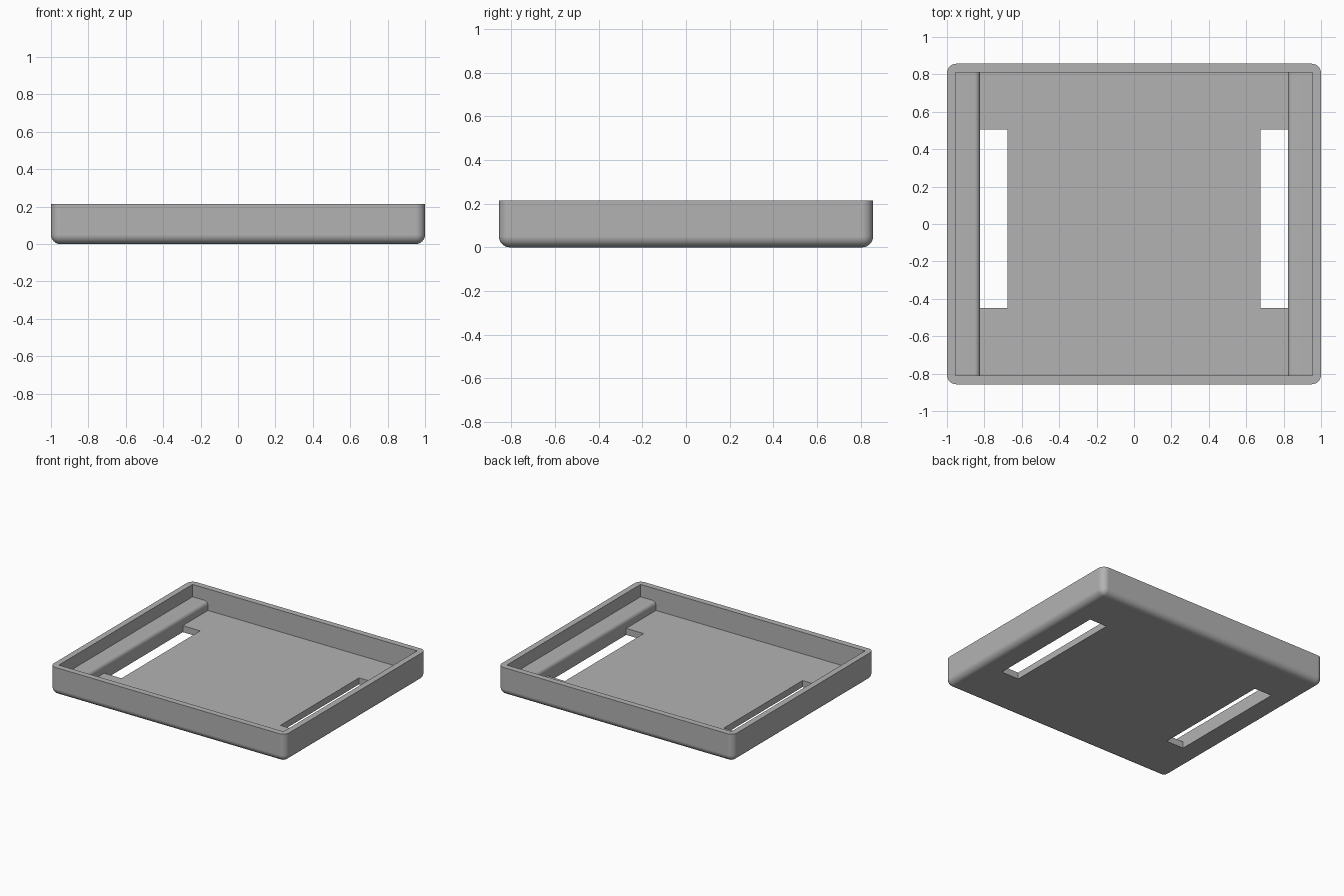
import bpy
import bmesh
from math import cos, sin, pi, radians

cube = bpy.data.objects.get("Cube")
if cube:
    bpy.data.objects.remove(cube, do_unlink=True)

HALF_X, HALF_Y, HEIGHT = 1.0, 0.857, 0.215
WALL, FLOOR, ROUND = 0.046, 0.05, 0.05
LEDGE_X, LEDGE_Z, LEDGE_ROUND = 0.823, 0.12, 0.03

grey = bpy.data.materials.new("plain grey")
grey.use_nodes = True
colour = (0.45, 0.45, 0.45, 1)
grey.diffuse_color = colour
grey.node_tree.nodes["Principled BSDF"].inputs["Base Color"].default_value = colour


def make_object(name, bm):
    bmesh.ops.recalc_face_normals(bm, faces=bm.faces)
    mesh = bpy.data.meshes.new(name)
    bm.to_mesh(mesh)
    bm.free()
    mesh.materials.append(grey)
    obj = bpy.data.objects.new(name, mesh)
    bpy.context.collection.objects.link(obj)
    return obj


def box(x0, x1, y0, y1, z0, z1):
    bm = bmesh.new()
    bmesh.ops.create_cube(bm, size=1)
    for v in bm.verts:
        v.co = (x1 if v.co.x > 0 else x0,
                y1 if v.co.y > 0 else y0,
                z1 if v.co.z > 0 else z0)
    return bm


# Outer body: rounded upright corners and underside, crisp rim
bm = box(-HALF_X, HALF_X, -HALF_Y, HALF_Y, 0, HEIGHT)
edges = [e for e in bm.edges if min(v.co.z for v in e.verts) < 0.01]
bmesh.ops.bevel(bm, geom=edges, offset=ROUND, segments=8, profile=0.5,
                affect='EDGES', clamp_overlap=True)
tray = make_object("tray", bm)

# Cavity profile, leaving a rounded ledge along each side wall
inner_x, inner_y = HALF_X - WALL, HALF_Y - WALL
side = [(inner_x, HEIGHT + 0.1), (inner_x, LEDGE_Z)]
for i in range(9):
    a = pi / 2 + i * pi / 16
    side.append((LEDGE_X + LEDGE_ROUND * (1 + cos(a)),
                 LEDGE_Z - LEDGE_ROUND * (1 - sin(a))))
side.append((LEDGE_X, FLOOR))
profile = side + [(-x, z) for x, z in reversed(side)]
bm = bmesh.new()
face = bm.faces.new([bm.verts.new((x, -inner_y, z)) for x, z in profile])
extruded = bmesh.ops.extrude_face_region(bm, geom=[face])["geom"]
bmesh.ops.translate(bm, vec=(0, 2 * inner_y, 0),
                    verts=[g for g in extruded if isinstance(g, bmesh.types.BMVert)])
cutters = [make_object("cavity_cutter", bm)]

# Long slots through the floor, beside the ledges
for s, name in ((1, "left"), (-1, "right")):
    x0, x1 = sorted((s * 0.675, s * LEDGE_X))
    cutters.append(make_object(name + "_slot_cutter",
                               box(x0, x1, -0.45, 0.505, -0.1, FLOOR + 0.02)))

bpy.ops.object.select_all(action='DESELECT')
bpy.context.view_layer.objects.active = tray
tray.select_set(True)
for cutter in cutters:
    cutter.hide_render = True
    mod = tray.modifiers.new("cut", 'BOOLEAN')
    mod.operation = 'DIFFERENCE'
    mod.solver = 'EXACT'
    mod.object = cutter
    bpy.ops.object.modifier_apply(modifier=mod.name)
    bpy.data.objects.remove(cutter, do_unlink=True)

bpy.ops.object.shade_smooth_by_angle(angle=radians(30))
weighted = tray.modifiers.new("even_shading", 'WEIGHTED_NORMAL')
weighted.keep_sharp = True
